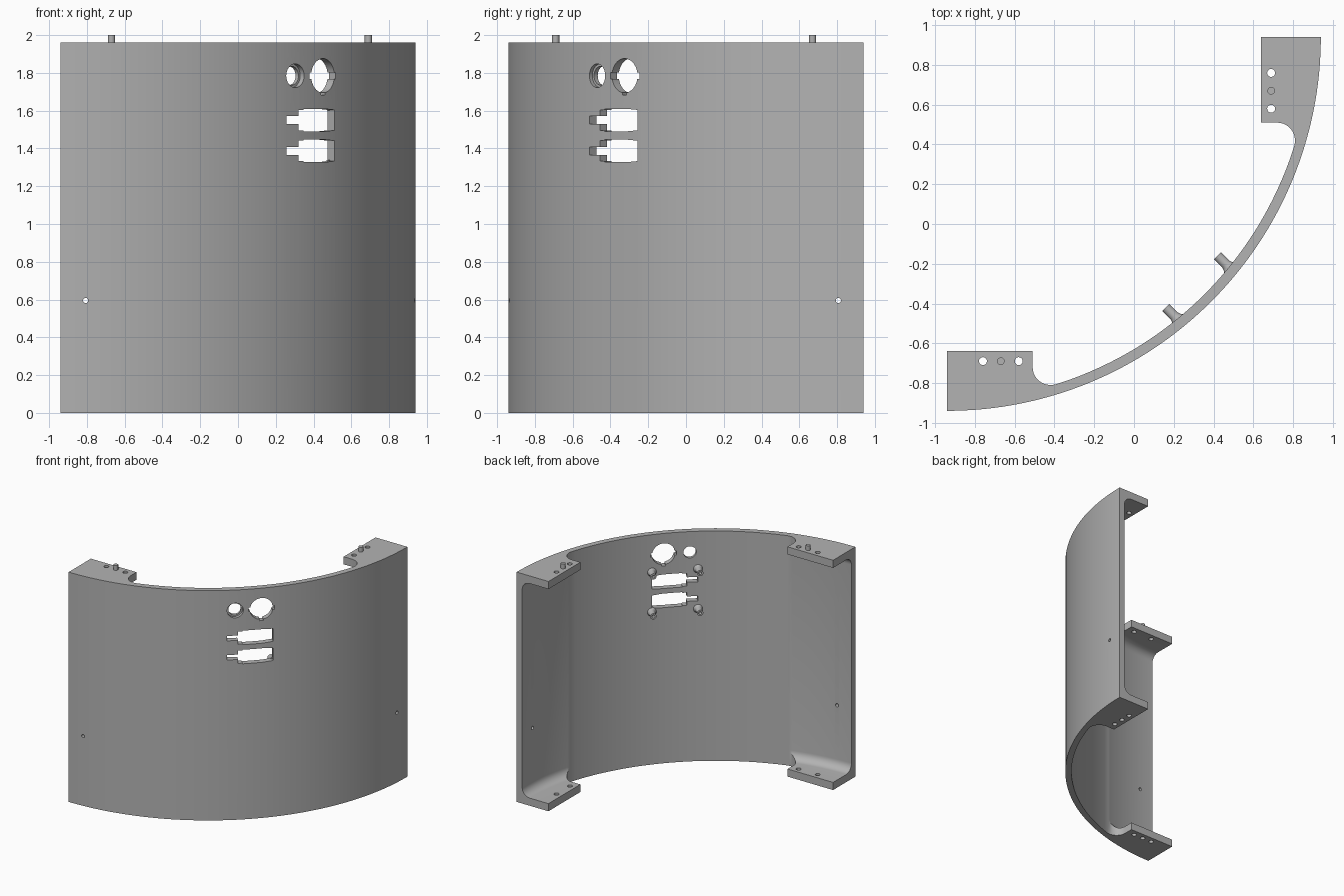
import bpy, bmesh, math
from mathutils import Matrix, Vector

if "Cube" in bpy.data.objects:
    bpy.data.objects.remove(bpy.data.objects["Cube"])

CX, CY = -0.94, 0.94          # axis of the curved shell
R_OUT, R_IN, H = 1.88, 1.83, 1.96
FLANGE, ROUND = 0.065, 0.07   # flange thickness, inside rounding

grey = bpy.data.materials.new("plain grey")
grey.diffuse_color = (0.45, 0.45, 0.45, 1)
grey.use_nodes = True
grey.node_tree.nodes["Principled BSDF"].inputs["Base Color"].default_value = grey.diffuse_color

S = math.sqrt(0.5)
# local x = along the wall, local y = up, local z = outward through the middle of the wall
RADIAL = Matrix(((S, 0, S, CX), (S, 0, -S, CY), (0, 1, 0, 0), (0, 0, 0, 1)))
UP = Matrix.Identity(4)


def finish(name, bm):
    bmesh.ops.remove_doubles(bm, verts=bm.verts, dist=1e-6)
    bmesh.ops.recalc_face_normals(bm, faces=bm.faces)
    me = bpy.data.meshes.new(name)
    bm.to_mesh(me)
    bm.free()
    ob = bpy.data.objects.new(name, me)
    me.materials.append(grey)
    bpy.context.collection.objects.link(ob)
    return ob


def prism(name, pts, z0, z1, m=UP):
    bm = bmesh.new()
    face = bm.faces.new([bm.verts.new((x, y, z0)) for x, y in pts])
    ext = bmesh.ops.extrude_face_region(bm, geom=[face])
    top = [g for g in ext["geom"] if isinstance(g, bmesh.types.BMVert)]
    bmesh.ops.translate(bm, verts=top, vec=(0, 0, z1 - z0))
    bm.transform(m)
    return finish(name, bm)


def lathe(name, profile, m, angle=2 * math.pi, steps=24, start=0.0, closed=False):
    bm = bmesh.new()
    rot = Matrix.Rotation(start, 4, 'Z')
    vs = [bm.verts.new(rot @ Vector((r, 0, z))) for r, z in profile]
    loop = list(zip(vs, vs[1:] + vs[:1])) if closed else list(zip(vs, vs[1:]))
    edges = [bm.edges.new(p) for p in loop]
    bmesh.ops.spin(bm, geom=vs + edges, cent=(0, 0, 0), axis=(0, 0, 1),
                   angle=angle, steps=steps)
    bmesh.ops.remove_doubles(bm, verts=bm.verts, dist=1e-6)
    if closed:
        bmesh.ops.holes_fill(bm, edges=[e for e in bm.edges if e.is_boundary], sides=0)
    bm.transform(m)
    return finish(name, bm)


def arc(cx, cy, r, a0, a1, n):
    return [(cx + r * math.cos(math.radians(a0 + (a1 - a0) * i / n)),
             cy + r * math.sin(math.radians(a0 + (a1 - a0) * i / n))) for i in range(n + 1)]


def circle(x, y, r, n=32):
    return arc(x, y, r, 0, 360, n)[:-1]


def swap(p):                  # mirror in the diagonal plane
    return (-p[1], -p[0])


# Body: full-height outline of wall and flanges
right_end = [(0.64, 0.94), (0.64, 0.51)] + arc(0.72, 0.42, 0.09, 90, -4, 10)
inner = arc(CX, CY, R_IN, -17.2, -72.8, 40)
outline = arc(CX, CY, R_OUT, -90, 0, 64) + right_end + inner + [swap(p) for p in reversed(right_end)]
body = prism("curved_panel", outline, 0, H)

# Pocket between the flanges, with rounded inside corners
rp = R_IN - 0.002
pocket = [(1.0, FLANGE)]
pocket += arc(rp - ROUND, FLANGE + ROUND, ROUND, -90, 0, 8)
pocket += arc(rp - ROUND, H - FLANGE - ROUND, ROUND, 0, 90, 8)
pocket += [(1.0, H - FLANGE)]
cutters = [lathe("pocket_cutter", pocket, Matrix.Translation((CX, CY, 0)),
                 math.radians(100), 71, math.radians(-95), True)]

# Flange screw holes, pin sockets and small side holes
for mirrored in (False, True):
    place = swap if mirrored else (lambda p: p)
    for x in (-0.76, -0.58):
        cutters.append(prism("screw_cutter", circle(*place((x, -0.69)), 0.02, 20), -0.1, 2.1))
    cutters.append(prism("socket_cutter", circle(*place((-0.67, -0.69)), 0.02, 20), -0.1, 0.04))
    if mirrored:
        m = Matrix(((0, 0, 1, 0), (1, 0, 0, 0), (0, 1, 0, 0), (0, 0, 0, 1)))
    else:
        m = Matrix(((-1, 0, 0, 0), (0, 0, -1, 0), (0, 1, 0, 0), (0, 0, 0, 1)))
    cutters.append(prism("side_hole_cutter", circle(0.807, 0.595, 0.014, 16), 0.8, 1.0, m))

# Connector slots
half = [(-0.18, 0.021), (-0.095, 0.021), (-0.095, 0.054), (-0.06, 0.054),
        (-0.06, 0.06), (0.1, 0.06), (0.18, 0.054)]
for zc in (1.55, 1.387):
    pts = [(x, zc - y) for x, y in half] + [(x, zc + y) for x, y in reversed(half)]
    cutters.append(prism("slot_cutter", pts, 1.7, 2.0, RADIAL))

# Stepped small round hole and notched large round hole
cutters.append(prism("small_hole_cutter", circle(-0.118, 1.785, 0.05), 1.7, 2.0, RADIAL))
cutters.append(prism("small_recess_cutter", circle(-0.118, 1.785, 0.063), 1.85, 2.0, RADIAL))
cutters.append(prism("large_hole_cutter", circle(0.088, 1.785, 0.091, 40), 1.7, 2.0, RADIAL))
for x, z, w, h in ((0.088, 1.785, 0.103, 0.017), (0.088, 1.735, 0.015, 0.052)):
    box = [(x - w, z - h), (x + w, z - h), (x + w, z + h), (x - w, z + h)]
    cutters.append(prism("notch_cutter", box, 1.7, 2.0, RADIAL))

# Cut everything out of the body
bpy.context.view_layer.objects.active = body
for c in cutters:
    c.hide_render = True
    mod = body.modifiers.new("cut", 'BOOLEAN')
    mod.operation, mod.solver, mod.object = 'DIFFERENCE', 'EXACT', c
    bpy.ops.object.modifier_apply(modifier=mod.name)
for c in cutters:
    bpy.data.objects.remove(c)
bpy.context.view_layer.update()

parts = [body]
# Locating pins on the top flanges
for i, p in enumerate([(-0.67, -0.69), swap((-0.67, -0.69))]):
    parts.append(prism("locating_pin_%d" % (i + 1), circle(*p, 0.019, 20), H - 0.03, 2.0))

# Bored standoffs on the inside of the wall
stud = [(0, 1.77), (0.012, 1.77), (0.012, 1.739), (0.025, 1.739),
        (0.025, 1.80), (0.03, 1.814), (0.04, 1.825), (0.04, 1.84), (0, 1.84)]
for x in (-0.184, 0.184):
    for z in (1.30, 1.64):
        parts.append(lathe("standoff", stud, RADIAL @ Matrix.Translation((x, z, 0))))

# Smooth the curved surfaces, keep the edges crisp
bpy.context.view_layer.update()
for ob in parts:
    ob.select_set(True)
bpy.context.view_layer.objects.active = body
bpy.ops.object.shade_smooth_by_angle(angle=math.radians(30))
